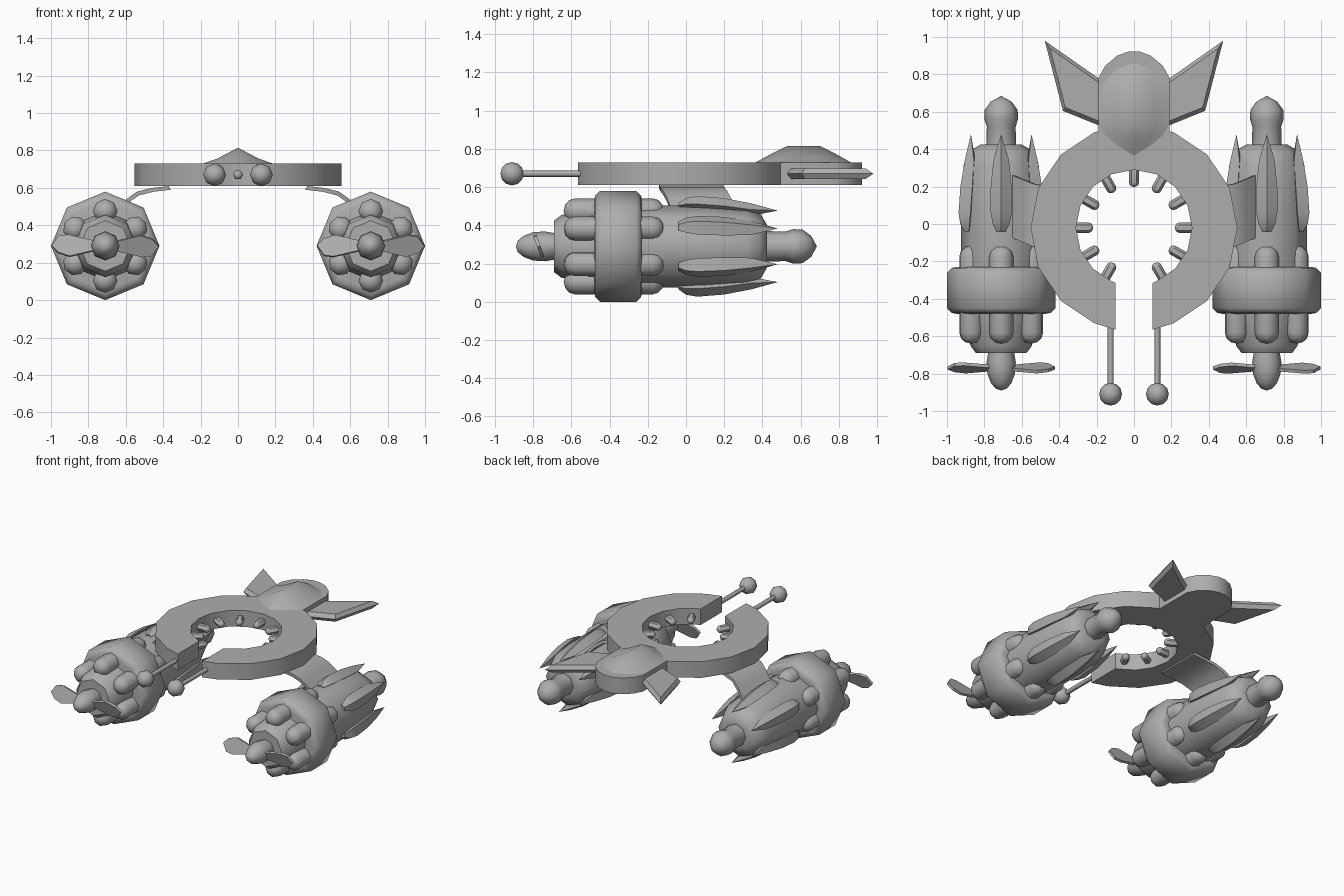
import bpy, bmesh
from math import sin, cos, pi, radians
from mathutils import Matrix, Vector

old = bpy.data.objects.get("Cube")
if old:
    bpy.data.objects.remove(old, do_unlink=True)

GREY = (0.42, 0.42, 0.42, 1)
hull = bpy.data.materials.new("hull grey")
hull.use_nodes = True
hull.diffuse_color = GREY
hull.node_tree.nodes["Principled BSDF"].inputs["Base Color"].default_value = GREY


def loft(name, rings, matrix=Matrix(), smooth=50):
    """Skin a row of closed sections, cap both ends and weld collapsed points."""
    bm = bmesh.new()
    rows = [[bm.verts.new(matrix @ Vector(p)) for p in ring] for ring in rings]
    n = len(rows[0])
    for a, b in zip(rows, rows[1:]):
        for i in range(n):
            j = (i + 1) % n
            bm.faces.new((a[i], a[j], b[j], b[i]))
    bm.faces.new(rows[0])
    bm.faces.new(rows[-1])
    bmesh.ops.remove_doubles(bm, verts=bm.verts, dist=0.0005)
    bmesh.ops.recalc_face_normals(bm, faces=bm.faces)
    mesh = bpy.data.meshes.new(name)
    bm.to_mesh(mesh)
    bm.free()
    mesh.materials.append(hull)
    obj = bpy.data.objects.new(name, mesh)
    bpy.context.collection.objects.link(obj)
    if smooth:
        bpy.ops.object.select_all(action="DESELECT")
        obj.select_set(True)
        bpy.context.view_layer.objects.active = obj
        bpy.ops.object.shade_smooth_by_angle(angle=radians(smooth))
    return obj


def lathe(name, profile, matrix=Matrix(), sides=8):
    """Turn (y, radius) points around the y axis."""
    turn = [2 * pi * i / sides for i in range(sides)]
    return loft(name, [[(r * cos(t), y, r * sin(t)) for t in turn] for y, r in profile], matrix)


def capsule(name, y0, y1, r, matrix=Matrix(), sides=8):
    ends = [(0, 0), (0.12, 0.5), (0.45, 0.87), (0.9, 1)]
    profile = [(y0 + h * r, k * r) for h, k in ends]
    profile += [(y1 - h * r, k * r) for h, k in reversed(ends)]
    return lathe(name, profile, matrix, sides)


def move(x, y, z):
    return Matrix.Translation((x, y, z))


# Open main ring, a rectangular section swept round to a gap at the front
CY, LOW, HIGH, MID = -0.02, 0.61, 0.73, 0.67


def ring_section(outer, inner):
    return [(*outer, LOW), (*outer, HIGH), (*inner, HIGH), (*inner, LOW)]


sections = [ring_section((0.1, -0.565), (0.1, -0.315))]
for i in range(15):
    t = radians(-67.5 + 22.5 * i)
    sections.append(ring_section(*[(r * cos(t), CY + r * sin(t)) for r in (0.553, 0.31)]))
sections.append(ring_section((-0.1, -0.565), (-0.1, -0.315)))
loft("main_ring", sections, smooth=30)

# Pegs pointing into the ring
for i in range(11):
    angle = -60 + 30 * i
    place = move(0, CY, MID) @ Matrix.Rotation(radians(angle - 90), 4, "Z")
    capsule(f"ring_peg_{i + 1}", 0.218, 0.34, 0.027, place, sides=6)

# Rear cabin and its ridged canopy
half = [(0.19, 0.45), (0.19, 0.78), (0.155, 0.845), (0.09, 0.9), (0.03, 0.922)]
outline = half + [(-x, y) for x, y in reversed(half)]
loft("cabin", [[(x, y, z) for x, y in outline] for z in (LOW, HIGH)], smooth=35)

canopy = [(0.365, 0, 0), (0.42, 0.09, 0.03), (0.47, 0.15, 0.056), (0.53, 0.188, 0.085),
          (0.7, 0.188, 0.085), (0.78, 0.145, 0.045), (0.83, 0.09, 0.018), (0.86, 0, 0)]
loft("canopy", [[(-w, y, HIGH), (-0.6 * w, y, HIGH + 0.3 * h), (0, y, HIGH + h),
                 (0.6 * w, y, HIGH + 0.3 * h), (w, y, HIGH)] for y, w, h in canopy])


def engine(side, s):
    base = move(0.71 * s, 0, 0.29)

    # Turned core, cowl and spinner
    lathe(f"{side}_engine_body",
          [(-0.69, 0.135), (-0.65, 0.165), (-0.5, 0.18), (-0.3, 0.215), (0.1, 0.215),
           (0.32, 0.2), (0.39, 0.17), (0.425, 0.11), (0.425, 0.08), (0.52, 0.077),
           (0.56, 0.09), (0.61, 0.088), (0.655, 0.055), (0.685, 0)], base)
    lathe(f"{side}_cowl",
          [(-0.48, 0.24), (-0.475, 0.265), (-0.45, 0.29), (-0.26, 0.29),
           (-0.235, 0.265), (-0.23, 0.24)], base)
    lathe(f"{side}_spinner",
          [(-0.66, 0.065), (-0.74, 0.078), (-0.8, 0.074), (-0.85, 0.055),
           (-0.88, 0.03), (-0.89, 0)], base)

    # Six cylinders and six pointed vanes around the core
    vane = [(-0.04, 0.025, 0.225, 0.2), (0, 0.045, 0.253, 0.19), (0.06, 0.056, 0.263, 0.18),
            (0.2, 0.056, 0.252, 0.17), (0.34, 0.042, 0.225, 0.16), (0.48, 0, 0.187, 0.187)]
    for i in range(6):
        spin = base @ Matrix.Rotation(radians(60 * i), 4, "Y")
        capsule(f"{side}_cylinder_{i + 1}", -0.64, -0.115, 0.066, spin @ move(0, 0, 0.185))
        loft(f"{side}_vane_{i + 1}",
             [[(-w, y, (top + low) / 2), (0, y, top), (w, y, (top + low) / 2), (0, y, low)]
              for y, w, top, low in vane], spin, smooth=30)

    # Two pitched propeller blades
    blade = [(0.05, -0.025), (0.05, 0.025), (0.2, 0.062), (0.25, 0.055),
             (0.287, 0), (0.25, -0.04), (0.19, -0.06)]
    for k, tag in ((0, "outer"), (pi, "inner")):
        pitch = Matrix.Rotation(k, 4, "Y") @ Matrix.Rotation(radians(20 * s), 4, "X")
        loft(f"{side}_{tag}_blade",
             [[(s * x, y, z) for x, z in blade] for y in (-0.009, 0.009)],
             base @ move(0, -0.77, 0) @ pitch, smooth=0)

    # Curved strut between ring and engine
    path = [(0.37, 0.61, -0.14), (0.46, 0.6, -0.135), (0.54, 0.58, -0.12),
            (0.59, 0.545, -0.1), (0.65, 0.48, -0.075)]
    loft(f"{side}_strut",
         [[(s * x, y, z), (s * x, y + 0.335, z), (s * (x - 0.01), y + 0.335, z - 0.02),
           (s * (x - 0.01), y, z - 0.02)] for x, z, y in path])

    # Tail fin with bevelled rim
    fin = [Vector(p) for p in ((0.17, 0.765), (0.477, 0.98), (0.38, 0.605), (0.17, 0.52))]
    centre = sum(fin, Vector((0, 0))) / 4
    rings = []
    for z, k in ((-0.028, 0.84), (0, 1), (0.028, 0.84)):
        rings.append([(s * p.x, p.y, MID + z) for p in (centre.lerp(c, k) for c in fin)])
    loft(f"{side}_fin", rings, smooth=0)

    # Front prong with ball tip
    prong = move(0.125 * s, 0, MID)
    lathe(f"{side}_prong", [(-0.88, 0.016), (-0.5, 0.016)], prong)
    ball = [(-0.91 - 0.061 * cos(pi * i / 6), 0.061 * sin(pi * i / 6)) for i in range(7)]
    lathe(f"{side}_prong_ball", ball, prong)


for side, s in (("left", 1), ("right", -1)):
    engine(side, s)
